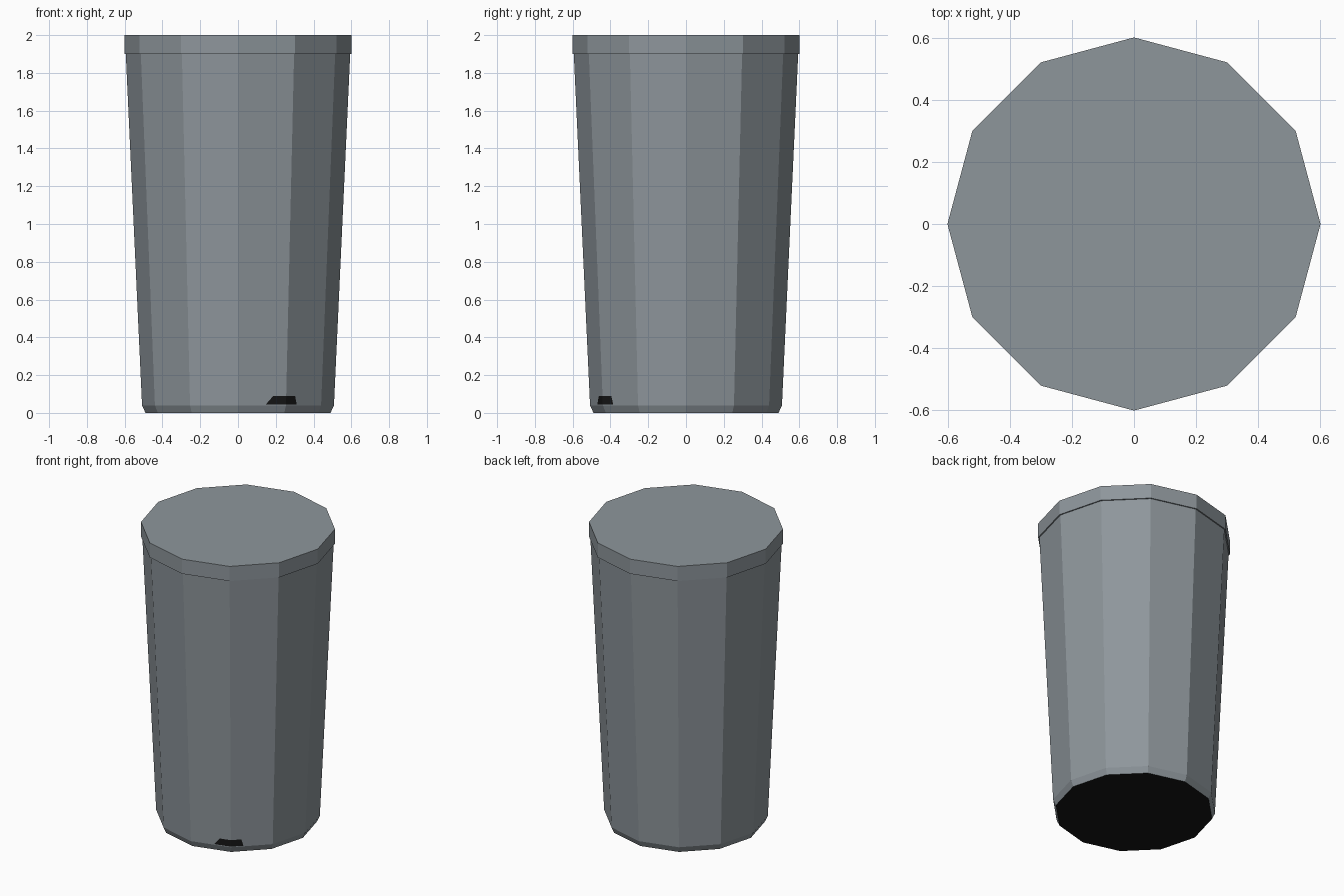
import bpy
import bmesh
from math import cos, sin, radians

SIDES = 12

cube = bpy.data.objects.get("Cube")
if cube:
    bpy.data.objects.remove(cube, do_unlink=True)


def make_material(name, color):
    mat = bpy.data.materials.new(name)
    mat.use_nodes = True
    mat.diffuse_color = color
    mat.node_tree.nodes["Principled BSDF"].inputs["Base Color"].default_value = color
    return mat


grey = make_material("grey metal", (0.27, 0.305, 0.33, 1))
black = make_material("black", (0.008, 0.008, 0.008, 1))


def finish(name, bm, materials):
    mesh = bpy.data.meshes.new(name)
    bm.to_mesh(mesh)
    bm.free()
    for mat in materials:
        mesh.materials.append(mat)
    obj = bpy.data.objects.new(name, mesh)
    bpy.context.collection.objects.link(obj)
    return obj


def ring_point(radius, degrees, z):
    return (radius * cos(radians(degrees)), radius * sin(radians(degrees)), z)


def lathe(name, profile, materials):
    """Closed faceted solid from (radius, height) pairs, bottom to top."""
    bm = bmesh.new()
    rings = [[bm.verts.new(ring_point(r, 360 * i / SIDES, z)) for i in range(SIDES)]
             for r, z in profile]
    for low, high in zip(rings, rings[1:]):
        for i in range(SIDES):
            j = (i + 1) % SIDES
            bm.faces.new((low[i], low[j], high[j], high[i]))
    bm.faces.new(rings[0][::-1])
    bm.faces.new(rings[-1])
    return finish(name, bm, materials)


# Tapered body with a chamfered foot and a black underside
body = lathe("body", [(0.49, 0), (0.508, 0.04), (0.594, 1.9)], [grey, black])
for face in body.data.polygons:
    if face.normal.z < -0.99:
        face.material_index = 1

# Overhanging lid
lathe("lid", [(0.602, 1.9), (0.602, 2.0)], [grey])

# Thin dark patch folded round one lower front corner
bm = bmesh.new()
corner = -60


def patch_row(z, left, right):
    radius = 0.509 + (z - 0.04) * 0.046
    middle = bm.verts.new(ring_point(radius, corner, z))
    row = [middle]
    for step, amount in ((-30, left), (30, right)):
        end = ring_point(radius, corner + step, z)
        row.append(bm.verts.new(middle.co.lerp(end, amount)))
    return row[1], row[0], row[2]


bottom = patch_row(0.045, 0.42, 0.3)
top = patch_row(0.09, 0.27, 0.25)
for i in range(2):
    bm.faces.new((bottom[i], bottom[i + 1], top[i + 1], top[i]))
finish("corner_patch", bm, [black])
